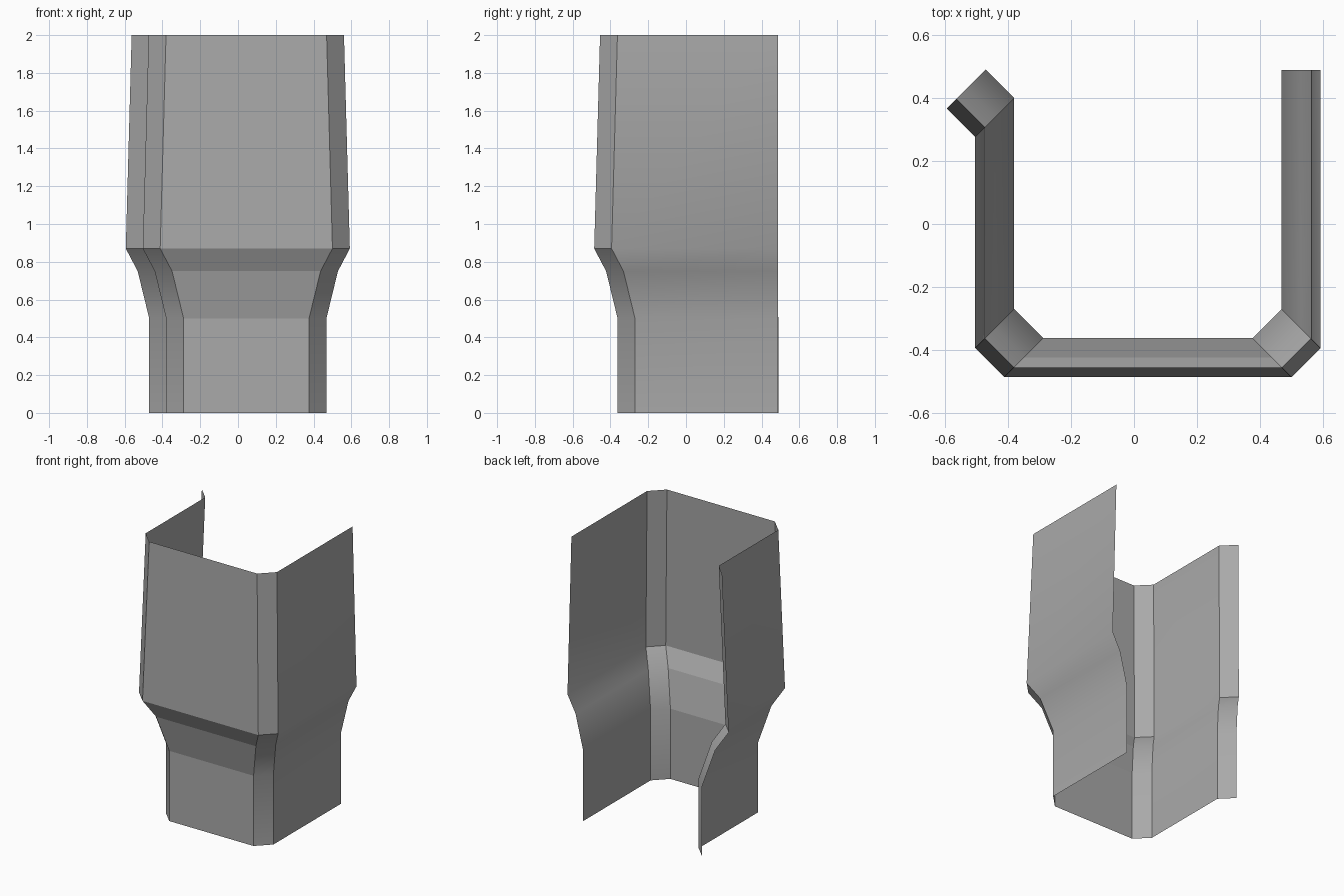
import bpy, bmesh

cube = bpy.data.objects.get("Cube")
if cube:
    bpy.data.objects.remove(cube, do_unlink=True)

grey = bpy.data.materials.new("plain grey")
grey.use_nodes = True
GREY = (0.4, 0.4, 0.4, 1)
grey.diffuse_color = GREY
grey.node_tree.nodes["Principled BSDF"].inputs["Base Color"].default_value = GREY

# Floor outline of the bent sheet: x, y, then the direction each corner flares in
outline = [
    (-0.47, 0.49, -1, -1),     # flap end
    (-0.38, 0.40, -1, -1),     # left wall back
    (-0.38, -0.27, -1, -1),    # left wall front
    (-0.288, -0.362, -1, -1),  # front wall left
    (0.376, -0.362, 1, -1),    # front wall right
    (0.468, -0.27, 1, -1),     # right wall front
    (0.468, 0.488, 1, 0),      # right wall back
]
# Height and outward flare of each bend
levels = [(0, 0), (0.5, 0), (0.75, 0.061), (0.87, 0.124), (2, 0.093)]
FRONT, RIM = 3, 3
SIDE_WALLS = (1, 5)

# Sheet: one strip of panels per outline segment
bm = bmesh.new()
rows = [[bm.verts.new((x + dx * d, y + dy * d, z)) for x, y, dx, dy in outline]
        for z, d in levels]
for r in range(len(levels) - 1):
    for c in range(len(outline) - 1):
        face = bm.faces.new((rows[r][c], rows[r][c + 1],
                             rows[r + 1][c + 1], rows[r + 1][c]))
        face.smooth = c != FRONT

# Keep folds between panels crisp, and the shoulder crisp on the narrow strips
for r in range(len(levels) - 1):
    for c in range(len(outline)):
        bm.edges.get((rows[r][c], rows[r + 1][c])).smooth = False
for c in range(len(outline) - 1):
    if c not in SIDE_WALLS:
        bm.edges.get((rows[RIM][c], rows[RIM][c + 1])).smooth = False

mesh = bpy.data.meshes.new("folded_wall_panel")
bm.to_mesh(mesh)
bm.free()
mesh.materials.append(grey)
panel = bpy.data.objects.new("folded_wall_panel", mesh)
bpy.context.collection.objects.link(panel)
